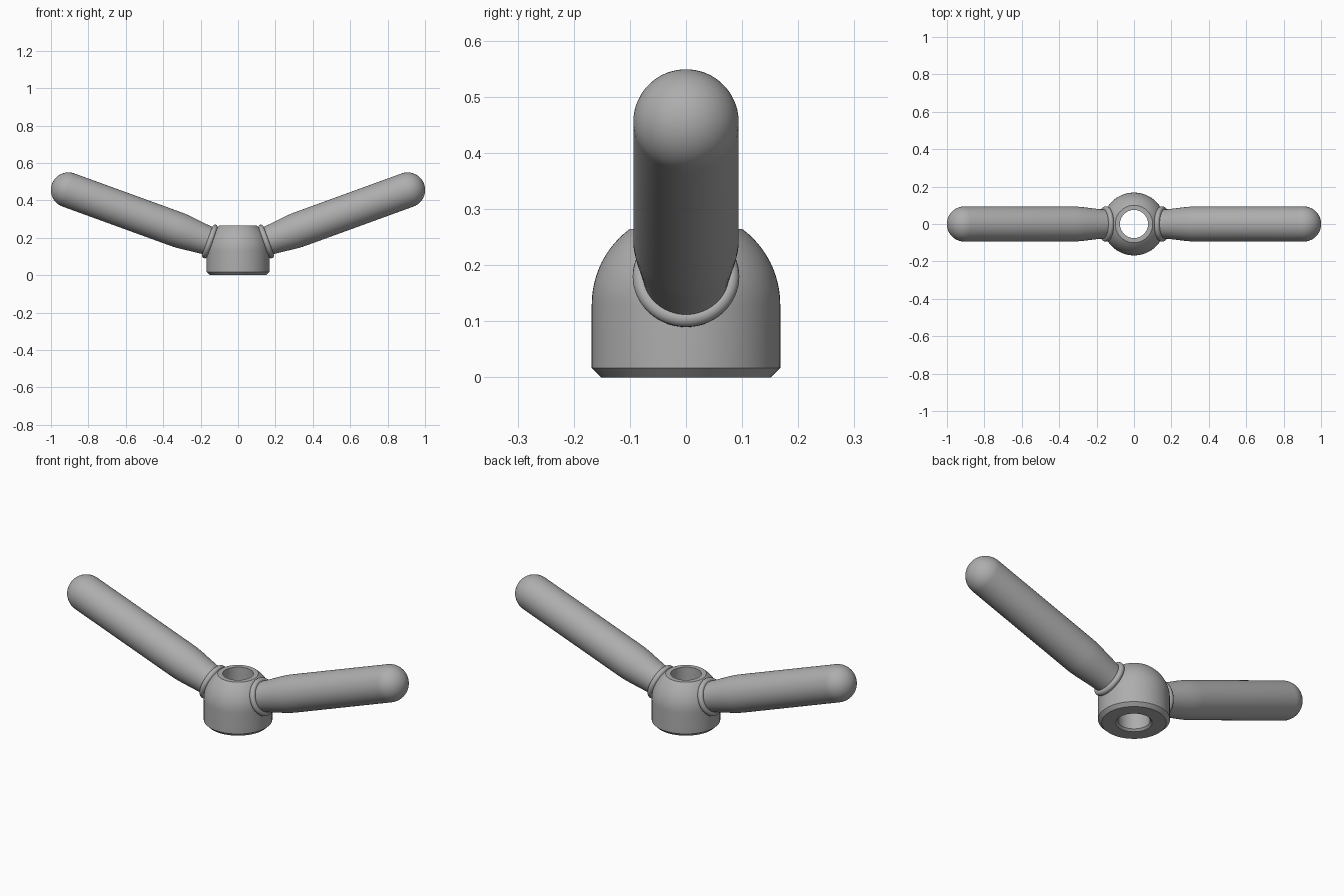
import bpy
import math

if "Cube" in bpy.data.objects:
    bpy.data.objects.remove(bpy.data.objects["Cube"], do_unlink=True)

metal = bpy.data.materials.new("grey_metal")
metal.use_nodes = True
colour = (0.42, 0.42, 0.42, 1)
metal.diffuse_color = colour
metal.node_tree.nodes["Principled BSDF"].inputs["Base Color"].default_value = colour


def finish(obj, name):
    obj.name = name
    obj.data.materials.append(metal)
    bpy.ops.object.select_all(action="DESELECT")
    obj.select_set(True)
    bpy.context.view_layer.objects.active = obj
    bpy.ops.object.shade_smooth_by_angle(angle=math.radians(30))
    return obj


def lathe(name, profile, closed=False, steps=64):
    """Spin (radius, height) points about z; radius 0 makes a pole."""
    verts, rings, faces = [], [], []
    for r, z in profile:
        count = steps if r > 0 else 1
        rings.append([len(verts) + i for i in range(count)])
        for i in range(count):
            a = math.tau * i / steps
            verts.append((r * math.cos(a), r * math.sin(a), z))
    pairs = list(zip(rings, rings[1:]))
    if closed:
        pairs.append((rings[-1], rings[0]))
    for low, high in pairs:
        for i in range(steps):
            j = (i + 1) % steps
            quad = [low[i % len(low)], low[j % len(low)],
                    high[j % len(high)], high[i % len(high)]]
            faces.append(list(dict.fromkeys(quad)))
    mesh = bpy.data.meshes.new(name)
    mesh.from_pydata(verts, [], faces)
    obj = bpy.data.objects.new(name, mesh)
    bpy.context.collection.objects.link(obj)
    return finish(obj, name)


# Hub: chamfered base, cylindrical wall, spherical shoulder, through hole
HUB, TOP, DOME, HOLE = 0.168, 0.265, 0.13, 0.075
end = math.asin((TOP - DOME) / HUB)
shoulder = [(HUB * math.cos(end * i / 12), DOME + HUB * math.sin(end * i / 12))
            for i in range(13)]
lathe("hub", [(HOLE + 0.01, 0), (HUB - 0.017, 0), (HUB, 0.017)] + shoulder
      + [(HOLE, TOP), (HOLE, 0.01)], closed=True)

# Arm profile: narrow neck easing into a straight rod with a round end
ROD, LENGTH, TILT = 0.094, 0.805, math.radians(20)
arm = [(0, -0.03), (0.074, -0.03), (0.076, 0), (0.083, 0.07),
       (0.090, 0.13), (0.0935, 0.17), (ROD, 0.2)]
arm += [(ROD * math.cos(a), LENGTH + ROD * math.sin(a))
        for a in (math.pi / 2 * i / 16 for i in range(16))]
arm.append((0, LENGTH + ROD))

# Both sides: arm and collar ring tilted upward from the hub
for side, sign in (("left", 1), ("right", -1)):
    place = (sign * 0.15, 0, 0.18)
    turn = (0, sign * (math.pi / 2 - TILT), 0)
    handle = lathe(side + "_arm", arm)
    handle.location, handle.rotation_euler = place, turn
    bpy.ops.mesh.primitive_torus_add(
        major_radius=0.08, minor_radius=0.015, major_segments=64,
        minor_segments=16, location=place, rotation=turn)
    finish(bpy.context.object, side + "_collar")
